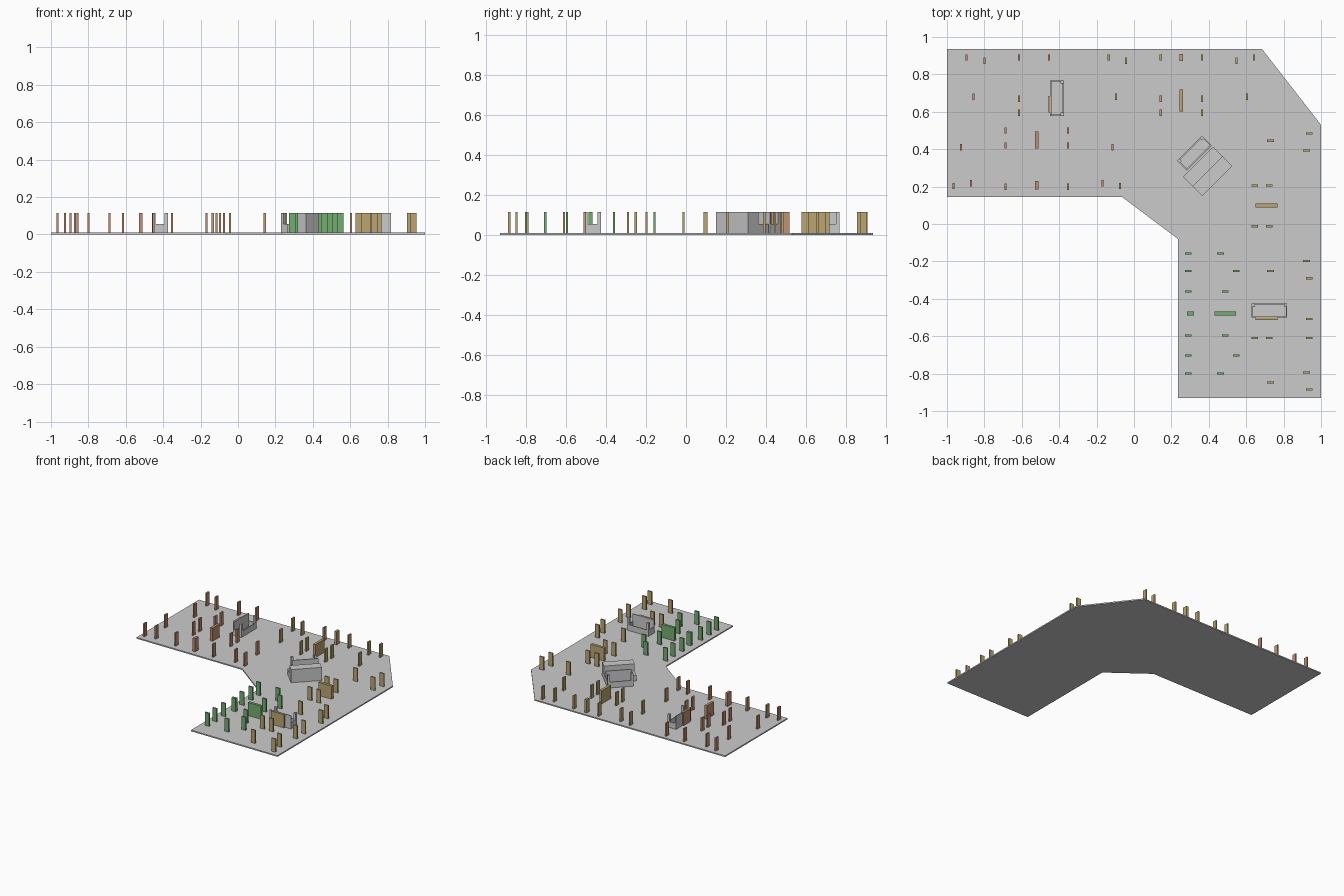
import bpy, bmesh, math
from mathutils import Matrix, Vector

if "Cube" in bpy.data.objects:
    bpy.data.objects.remove(bpy.data.objects["Cube"])

Z0, Z1 = 0.01, 0.115


def material(name, rgb):
    m = bpy.data.materials.new(name)
    m.diffuse_color = (*rgb, 1)
    m.use_nodes = True
    m.node_tree.nodes["Principled BSDF"].inputs["Base Color"].default_value = m.diffuse_color
    return m


def finish(name, bm, mat=None):
    bmesh.ops.recalc_face_normals(bm, faces=bm.faces)
    me = bpy.data.meshes.new(name)
    bm.to_mesh(me)
    bm.free()
    ob = bpy.data.objects.new(name, me)
    bpy.context.collection.objects.link(ob)
    if mat:
        me.materials.append(mat)
    return ob


def add_box(bm, x, y, sx, sy, z0=Z0, z1=Z1):
    m = Matrix.Translation((x, y, (z0 + z1) / 2)) @ Matrix.Diagonal((sx, sy, z1 - z0, 1))
    bmesh.ops.create_cube(bm, size=1, matrix=m)


def panels(name, mat, places, size):
    bm = bmesh.new()
    for x, y in places:
        add_box(bm, x, y, *size)
    return finish(name, bm, mat)


# floor slab
bm = bmesh.new()
outline = [(-1, .935), (.685, .935), (1, .53), (1, -.93),
           (.235, -.93), (.235, -.08), (-.065, .145), (-1, .145)]
face = bm.faces.new([bm.verts.new((x, y, 0)) for x, y in outline])
ext = bmesh.ops.extrude_face_region(bm, geom=[face])
bmesh.ops.translate(bm, vec=(0, 0, Z0),
                    verts=[v for v in ext["geom"] if isinstance(v, bmesh.types.BMVert)])
finish("floor", bm)

orange = material("orange", (.55, .28, .17))
olive = material("olive", (.5, .38, .17))
green = material("green", (.17, .42, .17))
NS, EW = (.011, .034), (.036, .011)

# orange panels, left wing
panels("orange_posts", orange,
       [(-.895, .89), (-.8, .873), (-.615, .89), (-.455, .89),
        (-.857, .68), (-.615, .67), (-.615, .595)], NS)
front = [(-.52 + s * dx, y) for s in (-1, 1)
         for dx, y in [(.166, .5), (.166, .42), (.166, .2), (.352, .217), (.444, .203), (.406, .411)]]
panels("orange_front_posts", orange, front, NS)
panels("orange_side_wall", orange, [(-.452, .64)], (.011, .088))
panels("orange_wall", orange, [(-.52, .45)], (.021, .09))
panels("orange_short_wall", orange, [(-.52, .208)], (.021, .045))

# olive panels along the back
back = [(.253 + s * dx, y) for s in (-1, 1)
        for dx, y in [(.11, .89), (.11, .67), (.11, .595), (.295, .873), (.388, .89), (.35, .68)]]
panels("olive_back_posts", olive, back, NS)
panels("olive_back_wall", olive, [(.253, .66)], (.02, .118))
panels("olive_back_short_wall", olive, [(.253, .89)], (.02, .036))

# olive panels along the right side
side = [(x, .097 + s * dy) for s in (-1, 1)
        for x, dy in [(.937, .387), (.922, .295), (.73, .348), (.645, .109), (.723, .109)]]
side += [(.937, -.507), (.937, -.61), (.922, -.793), (.937, -.885),
         (.645, -.61), (.723, -.61), (.73, -.848)]
panels("olive_side_posts", olive, side, EW)
panels("olive_side_wall", olive, [(.709, .098)], (.118, .021))
panels("olive_desk_wall", olive, [(.709, -.507)], (.118, .012))

# green panels, front wing
posts = [(x, -.478 + s * dy) for s in (-1, 1)
         for x, dy in [(.29, .321), (.29, .226), (.29, .117), (.463, .321), (.488, .117), (.547, .226)]]
panels("green_posts", green, posts, EW)
panels("green_wall", green, [(.488, -.478)], (.116, .021))
panels("green_short_wall", green, [(.303, -.478)], (.037, .021))


# grey booths: tall back, low sides and front, corner posts
def booth(name, x, y, angle):
    L, D, t, low = .19, .074, .007, .057
    bm = bmesh.new()
    add_box(bm, 0, -D / 2 + t / 2, L, t)
    add_box(bm, 0, D / 2 - t / 2, L - .036, t, Z0, low)
    for s in (-1, 1):
        add_box(bm, s * (L / 2 - t / 2), 0, t, D - 2 * t, Z0, low)
        add_box(bm, s * (L / 2 - .009), D / 2 - .009, .018, .018)
    ob = finish(name, bm)
    ob.location = (x, y, 0)
    ob.rotation_euler.z = math.radians(angle)


booth("right_booth", .724, -.4625, 0)
booth("left_booth", -.412, .673, -90)
booth("corner_booth", .323, .379, 45)

# corner counter with a lower step behind it
for name, x, y, top in [("counter", .419, .256, Z1), ("counter_step", .3685, .307, .057)]:
    bm = bmesh.new()
    add_box(bm, 0, 0, .227, .073, Z0, top)
    ob = finish(name, bm)
    ob.location = (x, y, 0)
    ob.rotation_euler.z = math.radians(45)
